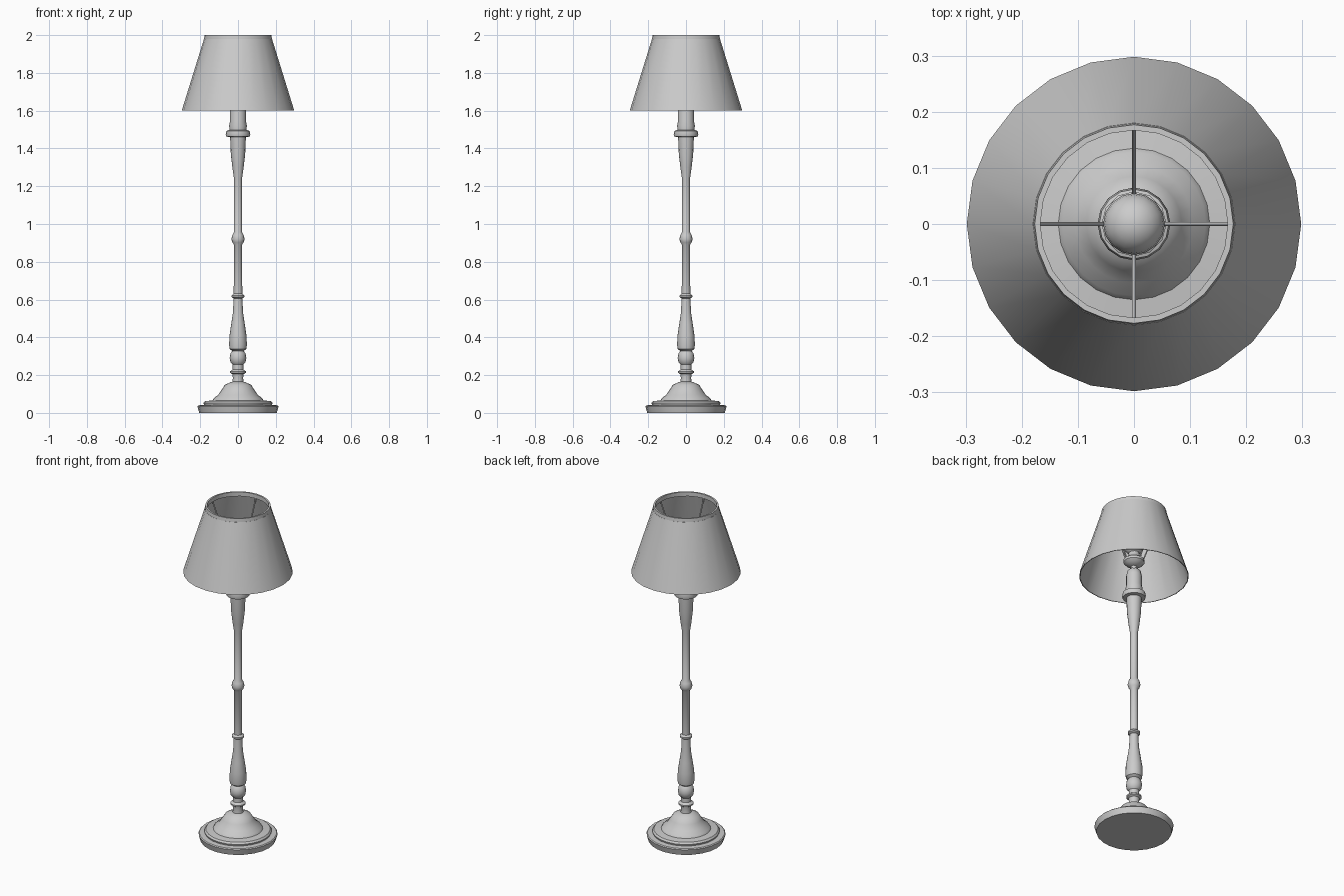
import bpy
import math
from mathutils import Vector

cube = bpy.data.objects.get("Cube")
if cube:
    bpy.data.objects.remove(cube)

grey = bpy.data.materials.new("plain_grey")
grey.use_nodes = True
grey.diffuse_color = (0.6, 0.6, 0.6, 1)
grey.node_tree.nodes["Principled BSDF"].inputs["Base Color"].default_value = (0.6, 0.6, 0.6, 1)


def finish(obj, name, angle=40):
    obj.name = name
    obj.data.materials.clear()
    obj.data.materials.append(grey)
    bpy.ops.object.select_all(action='DESELECT')
    obj.select_set(True)
    bpy.context.view_layer.objects.active = obj
    bpy.ops.object.shade_smooth_by_angle(angle=math.radians(angle))
    return obj


def lathe(name, profile, sides, closed=False):
    """Turn (radius, height) points around z; open profiles get end caps."""
    verts = [(r * math.cos(math.tau * i / sides), r * math.sin(math.tau * i / sides), z)
             for r, z in profile for i in range(sides)]
    rows = len(profile)
    faces = []
    for j in range(rows if closed else rows - 1):
        a, b = j * sides, (j + 1) % rows * sides
        for i in range(sides):
            k = (i + 1) % sides
            faces.append((a + i, a + k, b + k, b + i))
    if not closed:
        faces.append(tuple(reversed(range(sides))))
        faces.append(tuple(range((rows - 1) * sides, rows * sides)))
    mesh = bpy.data.meshes.new(name)
    mesh.from_pydata(verts, [], faces)
    obj = bpy.data.objects.new(name, mesh)
    bpy.context.collection.objects.link(obj)
    return finish(obj, name)


def rod(name, start, end, radius):
    a, b = Vector(start), Vector(end)
    bpy.ops.mesh.primitive_cylinder_add(vertices=6, radius=radius, depth=(b - a).length,
                                        location=(a + b) / 2)
    obj = bpy.context.object
    obj.rotation_euler = (b - a).to_track_quat('Z', 'Y').to_euler()
    return finish(obj, name, 70)


# Stepped foot
lathe("base", [(.205, 0), (.215, .035), (.21, .04), (.18, .042), (.183, .052), (.175, .062),
               (.135, .066), (.128, .078), (.105, .095), (.085, .125), (.07, .148),
               (.045, .16), (.03, .165)], 24)

# Turned post: lower balusters, shaft with rings, flared top
lathe("lower_post", [(.03, .16), (.027, .185), (.03, .205), (.042, .212), (.042, .22),
                     (.028, .23), (.028, .255), (.04, .268), (.044, .29), (.04, .315),
                     (.03, .328), (.044, .338), (.047, .36), (.045, .41), (.036, .47),
                     (.027, .53), (.023, .61)], 16)
lathe("lower_ring", [(.022, .605), (.034, .613), (.034, .622), (.022, .632)], 16)
lathe("shaft", [(.023, .6), (.021, .89), (.03, .902), (.035, .92), (.03, .942),
                (.021, .957), (.021, 1.24), (.03, 1.3), (.038, 1.37), (.042, 1.465)], 16)
lathe("collar", [(.042, 1.46), (.062, 1.463), (.065, 1.475), (.062, 1.492), (.045, 1.498)], 16)
lathe("upper_post", [(.044, 1.49), (.047, 1.52), (.043, 1.54), (.043, 1.6), (.036, 1.63),
                     (.018, 1.645), (.014, 1.67)], 16)

# Lamp holder and bulb
lathe("bulb_holder", [(.016, 1.66), (.045, 1.672), (.058, 1.685), (.058, 1.7), (.04, 1.71),
                      (.032, 1.73), (.025, 1.76)], 12)
bpy.ops.mesh.primitive_uv_sphere_add(segments=16, ring_count=10, radius=.055,
                                     location=(0, 0, 1.79))
finish(bpy.context.object, "bulb", 60)

# Thin shade shell and its top rim
lathe("lampshade", [(.298, 1.6), (.18, 1.98), (.176, 1.98), (.294, 1.6)], 24, closed=True)
lathe("shade_rim", [(.18, 1.975), (.177, 2), (.167, 2), (.167, 1.975)], 24, closed=True)

# Four wires carrying the shade
for i, side in enumerate(("left", "back", "right", "front")):
    c, s = math.cos(i * math.pi / 2), math.sin(i * math.pi / 2)
    rod(side + "_wire", (.05 * c, .05 * s, 1.69), (.17 * c, .17 * s, 1.98), .004)
